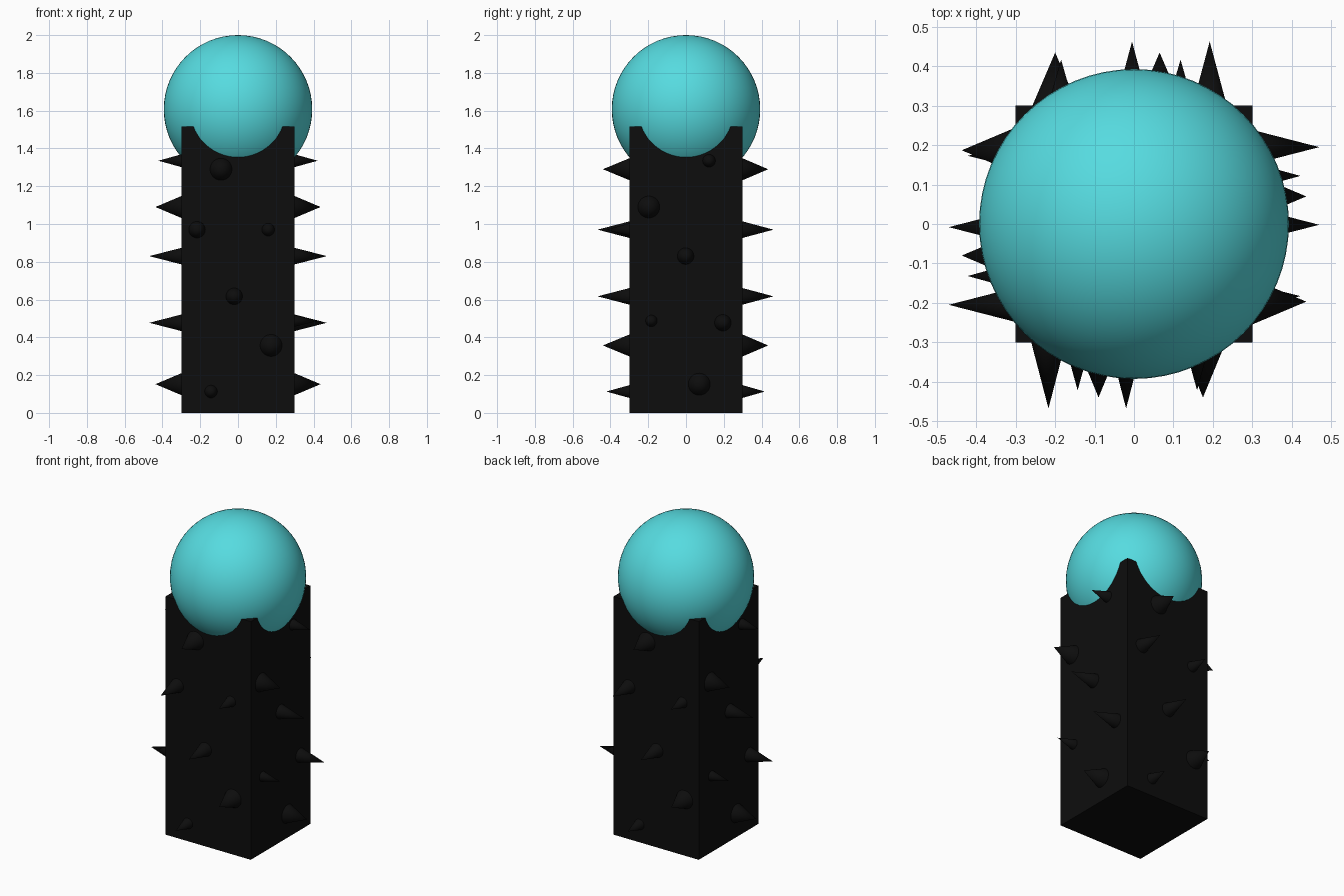
import bpy, math
from mathutils import Vector

if "Cube" in bpy.data.objects:
    bpy.data.objects.remove(bpy.data.objects["Cube"])

def material(name, rgb):
    m = bpy.data.materials.new(name)
    m.diffuse_color = (*rgb, 1)
    m.use_nodes = True
    m.node_tree.nodes["Principled BSDF"].inputs["Base Color"].default_value = m.diffuse_color
    return m

black = material("black", (0.004, 0.004, 0.004))
teal = material("teal", (0.093, 0.71, 0.745))

def finish(name, mat, smooth=False):
    ob = bpy.context.object
    ob.name = name
    ob.data.materials.append(mat)
    if smooth:
        bpy.ops.object.shade_smooth_by_angle(angle=math.radians(40))
    return ob

# Square pillar
H = 1.515
bpy.ops.mesh.primitive_cube_add(size=1, location=(0, 0, H / 2))
bpy.context.object.scale = (0.6, 0.6, H)
bpy.ops.object.transform_apply(location=False, rotation=False, scale=True)
finish("pillar", black)

# Ball sunk into the pillar top
bpy.ops.mesh.primitive_uv_sphere_add(segments=64, ring_count=32, radius=0.393,
                                     location=(0, 0, 1.607))
finish("ball", teal, True)

# Spikes: sideways position, height, base radius, length
FRONT = [(-0.09, 1.29, 0.06, 0.14), (-0.217, 0.97, 0.045, 0.168),
         (0.16, 0.97, 0.035, 0.122), (-0.02, 0.617, 0.045, 0.168),
         (0.175, 0.357, 0.06, 0.14), (-0.143, 0.113, 0.035, 0.122)]
RIGHT = [(0.122, 1.335, 0.035, 0.122), (-0.197, 1.09, 0.06, 0.137),
         (-0.002, 0.83, 0.045, 0.17), (-0.183, 0.487, 0.032, 0.122),
         (0.195, 0.477, 0.045, 0.17), (0.07, 0.152, 0.06, 0.137)]

def spike(name, base, direction, radius, length):
    d = Vector(direction)
    sink = 0.005
    bpy.ops.mesh.primitive_cone_add(
        vertices=32, radius1=radius, radius2=0, depth=length + sink,
        location=Vector(base) + d * (length - sink) / 2,
        rotation=d.to_track_quat('Z', 'Y').to_euler())
    finish(name, black, True)

# Back and left repeat front and right, turned half way round
for i, (u, z, r, l) in enumerate(FRONT):
    spike(f"front_spike_{i}", (u, -0.3, z), (0, -1, 0), r, l)
    spike(f"back_spike_{i}", (-u - 0.025, 0.3, z), (0, 1, 0), r, l - 0.005)
for i, (u, z, r, l) in enumerate(RIGHT):
    spike(f"right_spike_{i}", (0.3, u, z), (1, 0, 0), r, l)
    spike(f"left_spike_{i}", (-0.3, -u - 0.01, z), (-1, 0, 0), r, l)
